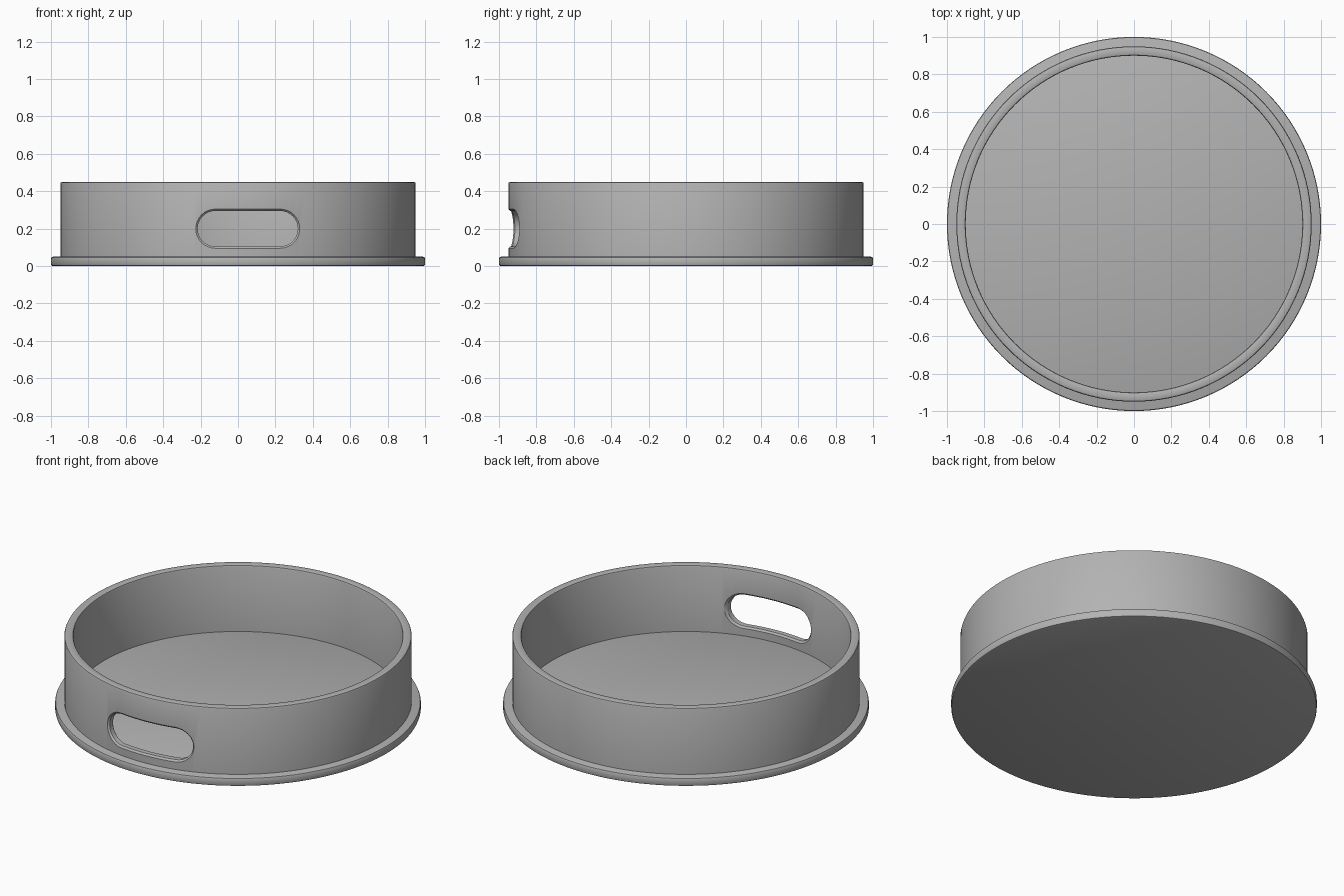
import bpy, bmesh
from math import pi, sin, cos, sqrt, radians

cube = bpy.data.objects.get("Cube")
if cube:
    bpy.data.objects.remove(cube, do_unlink=True)

SEGMENTS = 128
BEVEL = 0.01

grey = bpy.data.materials.new("plain grey")
grey.use_nodes = True
colour = (0.45, 0.45, 0.45, 1)
grey.diffuse_color = colour
grey.node_tree.nodes["Principled BSDF"].inputs["Base Color"].default_value = colour


def make_object(name, bm):
    bmesh.ops.recalc_face_normals(bm, faces=bm.faces)
    mesh = bpy.data.meshes.new(name)
    bm.to_mesh(mesh)
    bm.free()
    mesh.materials.append(grey)
    obj = bpy.data.objects.new(name, mesh)
    bpy.context.collection.objects.link(obj)
    return obj


def bridge(bm, a, b):
    for i in range(len(a)):
        j = (i + 1) % len(a)
        bm.faces.new((a[i], a[j], b[j], b[i]))


def lathe(name, profile, closed):
    """Spin (radius, height) points; cap the ends unless the profile is a loop."""
    bm = bmesh.new()
    rings = [[bm.verts.new((r * cos(2 * pi * i / SEGMENTS), r * sin(2 * pi * i / SEGMENTS), z))
              for i in range(SEGMENTS)] for r, z in profile]
    for a, b in zip(rings, rings[1:]):
        bridge(bm, a, b)
    if closed:
        bridge(bm, rings[-1], rings[0])
    else:
        bm.faces.new(rings[0])
        bm.faces.new(rings[-1])
    return make_object(name, bm)


def rounded(r, z, dr, dz):
    """Three points rounding the corner (r, z), from its side to its flat."""
    k = BEVEL * (1 - sqrt(0.5))
    return [(r, z + dz * BEVEL), (r + dr * k, z + dz * k), (r + dr * BEVEL, z)]


def slot_outline(grow):
    """Stadium outline in x and z, with extra points along the straight edges."""
    radius, half, cx, cz = 0.095 + grow, 0.173, 0.052, 0.2
    pts = []
    for side in (1, -1):
        for i in range(17):
            a = -pi / 2 + pi * i / 16
            pts.append((cx + side * (half + radius * cos(a)), cz + side * radius * sin(a)))
        for i in range(1, 12):
            pts.append((cx + side * half * (1 - i / 6), cz + side * radius))
    return pts


# Base disc with a softened edge
base = lathe("base_disc", rounded(1, 0, -1, 1)[::-1] + rounded(1, 0.05, -1, -1), False)

# Ring wall with a softened rim
wall = lathe("ring_wall", [(0.95, 0.03)] + rounded(0.95, 0.45, -1, -1)
             + rounded(0.9, 0.45, 1, -1)[::-1] + [(0.9, 0.03)], True)

# Slot cutter that follows the curve of the wall and flares at both faces
bm = bmesh.new()
rings = []
for r, grow in ((0.97, 0.03), (0.94, 0), (0.91, 0), (0.88, 0.03)):
    rings.append([bm.verts.new((x, -sqrt(r * r - x * x), z)) for x, z in slot_outline(grow)])
for a, b in zip(rings, rings[1:]):
    bridge(bm, a, b)
# Cap each end with strips joining the upper and lower points
for ring in (rings[0], rings[-1]):
    n = len(ring)
    order = ring[8:] + ring[:8]
    for i in range(n // 2):
        quad = [order[i], order[i + 1], order[n - i - 1], order[(n - i) % n]]
        unique = list(dict.fromkeys(quad))
        if len(unique) > 2:
            bm.faces.new(unique)
cutter = make_object("slot_cutter", bm)
cutter.hide_render = True

cut = wall.modifiers.new("slot", "BOOLEAN")
cut.object = cutter
cut.operation = "DIFFERENCE"
cut.solver = "EXACT"
bpy.context.view_layer.objects.active = wall
bpy.ops.object.modifier_apply(modifier=cut.name)
bpy.data.objects.remove(cutter, do_unlink=True)

# Smooth round faces, crisp edges
bpy.ops.object.select_all(action="DESELECT")
for obj in (base, wall):
    obj.select_set(True)
bpy.ops.object.shade_smooth_by_angle(angle=radians(30))
